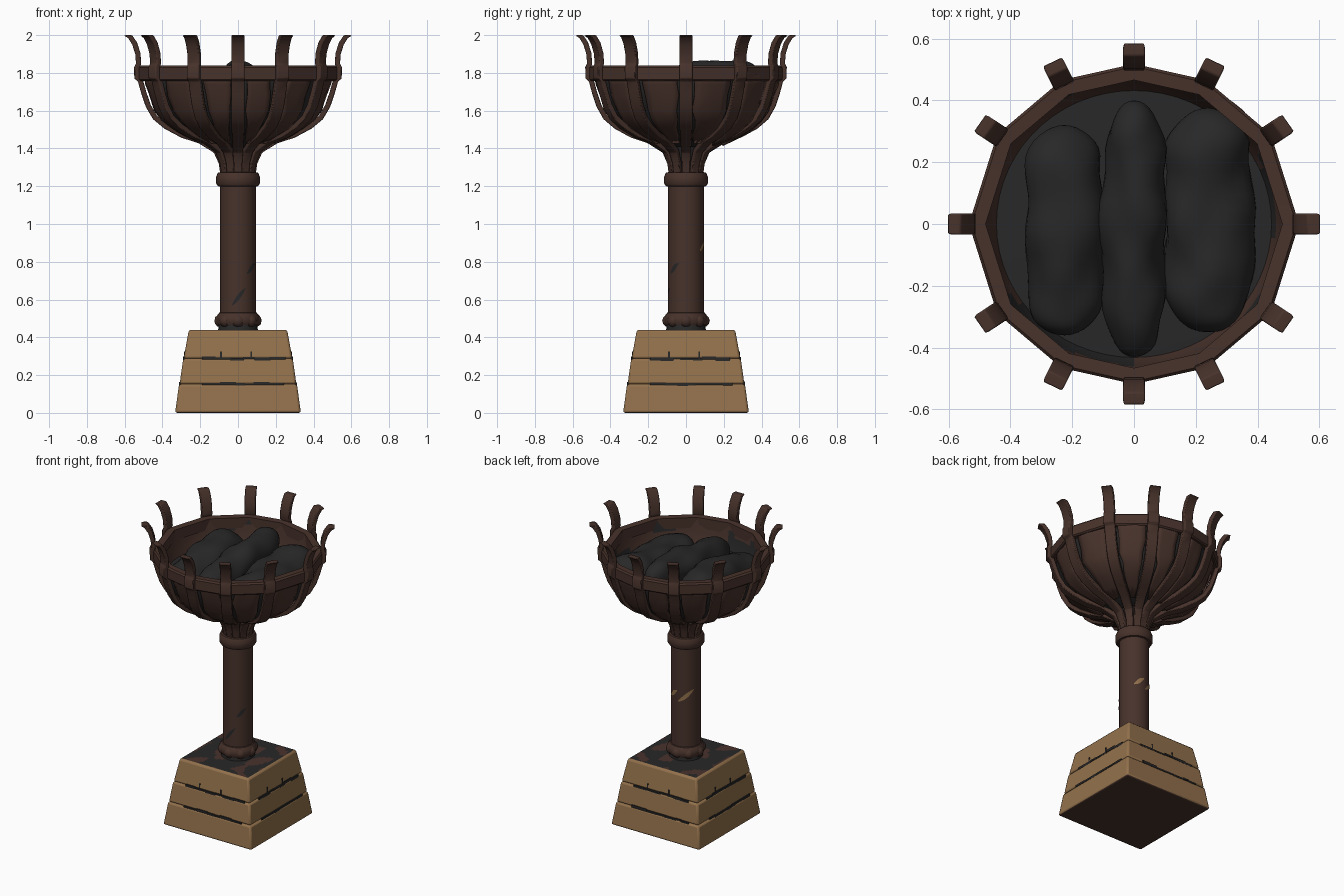
import bpy, bmesh, math, random
from mathutils import Vector, Matrix, noise

if "Cube" in bpy.data.objects:
    bpy.data.objects.remove(bpy.data.objects["Cube"])

random.seed(4)
YS = 0.97                                   # bowl is slightly narrower front to back


def mat(name, c):
    m = bpy.data.materials.new(name)
    m.diffuse_color = (*c, 1)
    m.use_nodes = True
    m.node_tree.nodes["Principled BSDF"].inputs["Base Color"].default_value = m.diffuse_color
    return m


TAN = mat("tan_stone", (0.29, 0.165, 0.072))
BROWN = mat("rust_brown_iron", (0.064, 0.032, 0.024))
DARK = mat("charcoal", (0.021, 0.021, 0.021))


def finish(bm, name, mats, angle=40, bevel=0, rule=None, solid=0):
    bmesh.ops.remove_doubles(bm, verts=bm.verts, dist=1e-5)
    bmesh.ops.recalc_face_normals(bm, faces=bm.faces)
    if rule:
        for f in bm.faces:
            f.material_index = rule(f)
    me = bpy.data.meshes.new(name)
    bm.to_mesh(me)
    bm.free()
    ob = bpy.data.objects.new(name, me)
    bpy.context.collection.objects.link(ob)
    for m in mats:
        me.materials.append(m)
    if solid:
        s = ob.modifiers.new("solid", 'SOLIDIFY')
        s.thickness = solid
    if bevel:
        b = ob.modifiers.new("bevel", 'BEVEL')
        b.width, b.segments = bevel, 2
    bpy.ops.object.select_all(action='DESELECT')
    ob.select_set(True)
    bpy.context.view_layer.objects.active = ob
    bpy.ops.object.shade_smooth_by_angle(angle=math.radians(angle))
    return ob


def skin(bm, rows, close_u=False, close_v=False):
    """Quad skin through rows of points."""
    vs = [[bm.verts.new(p) for p in r] for r in rows]
    nu, nv = len(vs), len(vs[0])
    for i in range(nu if close_u else nu - 1):
        for j in range(nv if close_v else nv - 1):
            a, b = vs[i], vs[(i + 1) % nu]
            k = (j + 1) % nv
            bm.faces.new((a[j], a[k], b[k], b[j]))
    return vs


def lathe(name, prof, mats, angles=24, closed=False, ys=1, **kw):
    if isinstance(angles, int):
        angles = [2 * math.pi * i / angles for i in range(angles)]
    bm = bmesh.new()
    skin(bm, [[(r * math.cos(a), r * math.sin(a) * ys, z) for r, z in prof] for a in angles],
         close_u=True, close_v=closed)
    return finish(bm, name, mats, **kw)


def box(bm, center, size, rot=0):
    m = Matrix.Rotation(rot, 4, 'Z') @ Matrix.Translation(center) @ Matrix.Diagonal((*size, 1))
    bmesh.ops.create_cube(bm, size=1, matrix=m)


# Stone base: three tapering tiers
for i, (z0, z1, w0, w1) in enumerate([(0, .152, .333, .312), (.152, .288, .309, .290),
                                      (.288, .44, .288, .260)]):
    bm = bmesh.new()
    corners = [(-1, -1), (1, -1), (1, 1), (-1, 1)]
    vs = skin(bm, [[(x * w, y * w, z) for x, y in corners] for z, w in ((z0, w0), (z1, w1))],
              close_v=True)
    bm.faces.new(vs[0])
    bm.faces.new(vs[1])
    finish(bm, f"base_tier_{i + 1}", [TAN, BROWN], bevel=0.012,
           rule=lambda f: int(f.normal.z < -.9 and f.calc_center_median().z < .01))

# Dark broken seams and cracks between the tiers
bm = bmesh.new()
for k in range(4):
    for z, d in ((.154, .309), (.287, .288)):
        x = -.19
        while x < .2:
            n = random.uniform(.04, .09)
            h = random.uniform(.008, .018)
            box(bm, (x + n / 2, -d + .006, z + random.uniform(-.004, .004)), (n, .02, h), k * math.pi / 2)
            x += n * .95
    for x in (-.09, .07):
        box(bm, (x, -.281, .305), (.008, .012, .04), k * math.pi / 2)
finish(bm, "base_seams", [DARK])

# Sooty top of the base with brown patches
bm = bmesh.new()
bmesh.ops.create_grid(bm, x_segments=36, y_segments=36, size=.25, matrix=Matrix.Translation((0, 0, .4425)))
finish(bm, "base_top_soot", [DARK, BROWN],
       rule=lambda f: int(noise.noise(f.calc_center_median() * 9) > .12))

# Column with foot ring, knobs and collar
lathe("column", [(0, .44), (.094, .44), (.094, 1.25), (0, 1.25)], [BROWN], 16)
lathe("foot_soot_ring", [(0, .44), (.105, .44), (.1, .475), (0, .475)], [DARK])
lathe("foot_ring", [(.08, .462), (.108, .465), (.118, .485), (.114, .51), (.1, .53), (.08, .535)], [BROWN])
bm = bmesh.new()
for k in range(8):
    a = k * math.pi / 4
    bmesh.ops.create_icosphere(bm, subdivisions=2, radius=.036,
                               matrix=Matrix.Translation((.09 * math.cos(a), .09 * math.sin(a), .488)))
finish(bm, "foot_knobs", [BROWN], 60)
lathe("collar", [(.08, 1.198), (.106, 1.2), (.116, 1.215), (.116, 1.25), (.106, 1.272), (.06, 1.28)], [BROWN])
lathe("neck_core", [(0, 1.26), (.07, 1.26), (.07, 1.34), (.11, 1.42), (0, 1.42)], [DARK])

# Diagonal streaks on the column
for n, (a0, a1, z0, z1, m) in enumerate([(250, 295, .57, .66, DARK), (300, 335, .74, .79, DARK),
                                         (50, 90, .86, .91, TAN), (95, 155, .84, .92, TAN)]):
    bm = bmesh.new()
    rows = []
    for i in range(9):
        t = i / 8
        a, z = math.radians(a0 + (a1 - a0) * t), z0 + (z1 - z0) * t
        w = .003 + .014 * math.sin(math.pi * t)
        rows.append([(.096 * math.cos(a), .096 * math.sin(a), z + s * w) for s in (-1, 1)])
    skin(bm, rows)
    finish(bm, f"column_streak_{n + 1}", [m])

# Strap directions around the bowl
half = [0, 34, 64, 90, 116, 146]
ANG = [math.radians(a + o) for o in (0, 180) for a in half]

# Bowl shell: sooty outside, iron inner wall, coal floor


def bowl_rule(f):
    c = f.calc_center_median()
    inner = f.normal.x * c.x + f.normal.y * c.y < 0 and math.hypot(c.x, c.y) > .43
    return int(inner and noise.noise(c * 5) < .17)


lathe("bowl_shell", [(0, 1.41), (.12, 1.41), (.21, 1.442), (.34, 1.515), (.425, 1.6), (.465, 1.69),
                     (.49, 1.79), (.482, 1.83), (.475, 1.79), (.468, 1.75), (.46, 1.71), (.445, 1.665), (0, 1.69)],
      [DARK, BROWN], 60, ys=YS, rule=bowl_rule)

# Bowl panels between the straps, leaving dark gaps
PANEL = [(.2, 1.425), (.28, 1.462), (.355, 1.505), (.41, 1.55), (.445, 1.6), (.472, 1.68), (.492, 1.74), (.503, 1.79)]
bm = bmesh.new()
for k, a0 in enumerate(ANG):
    a1 = ANG[(k + 1) % 12] + (2 * math.pi if k == 11 else 0)
    rows = []
    for r, z in PANEL:
        g0, g1 = (math.asin(min(random.uniform(.032, .052), r * .2) / r) for _ in range(2))
        row = []
        for j in range(6):
            a = a0 + g0 + (a1 - a0 - g0 - g1) * j / 5
            q = r + random.uniform(-.004, .004)
            row.append((q * math.cos(a), q * math.sin(a) * YS, z))
        rows.append(row)
    skin(bm, rows)
finish(bm, "bowl_panels", [BROWN], 30, solid=.012)

# Rim band with a corner at every strap
lathe("bowl_rim", [(.48, 1.765), (.525, 1.757), (.534, 1.765), (.534, 1.828), (.525, 1.838), (.48, 1.836)],
      [BROWN], ANG, closed=True, ys=YS, angle=25)

# Twelve straps rising from the collar and curling out at the tips
STRAP = [(.092, 1.25), (.102, 1.32), (.128, 1.378), (.21, 1.428), (.30, 1.457), (.39, 1.505), (.45, 1.555),
         (.488, 1.62), (.512, 1.69), (.53, 1.755), (.549, 1.77), (.55, 1.83), (.54, 1.85), (.544, 1.9),
         (.56, 1.95), (.582, 1.985), (.604, 1.998)]
bm = bmesh.new()
for a in ANG:
    out, tan = Vector((math.cos(a), math.sin(a), 0)), Vector((-math.sin(a), math.cos(a), 0))
    rows = []
    for i, (r, z) in enumerate(STRAP):
        p, q = STRAP[max(i - 1, 0)], STRAP[min(i + 1, len(STRAP) - 1)]
        d = Vector((q[0] - p[0], q[1] - p[1])).normalized()
        w = min(.035, .021 + max(0, z - 1.3) * .07)
        th = .028
        row = []
        for s, t in ((-1, 0), (1, 0), (1, th), (-1, th)):
            v = out * (r - d.y * t) + tan * (s * w)
            row.append((v.x, v.y * YS, min(z + d.x * t, 2.0)))
        rows.append(row)
    vs = skin(bm, rows, close_v=True)
    bm.faces.new(vs[0])
    bm.faces.new(vs[-1])
finish(bm, "bowl_straps", [BROWN], 45, bevel=.005)

# Three charred logs lying front to back
for n, (x, w, y0, y1, z0, z1, h) in enumerate([(-.225, .125, -.36, .32, 1.68, 1.71, .115),
                                               (0, .102, -.43, .40, 1.69, 1.775, .115),
                                               (.24, .145, -.35, .375, 1.68, 1.71, .115)]):
    bm = bmesh.new()
    rows = []
    for i in range(29):
        t = -math.cos(math.pi * i / 28)
        s = max(0, 1 - abs(t) ** 5) ** .5
        u = (t + 1) / 2
        row = []
        for j in range(28):
            a = 2 * math.pi * j / 28
            p = Vector((x + w * s * math.cos(a), y0 + (y1 - y0) * u, z0 + (z1 - z0) * u + h * s * math.sin(a)))
            k = .03 * s * noise.noise(p * 7)
            row.append(p + Vector((math.cos(a), 0, math.sin(a))) * k)
        rows.append(row)
    skin(bm, rows, close_v=True)
    finish(bm, f"charred_log_{n + 1}", [DARK], 60)
